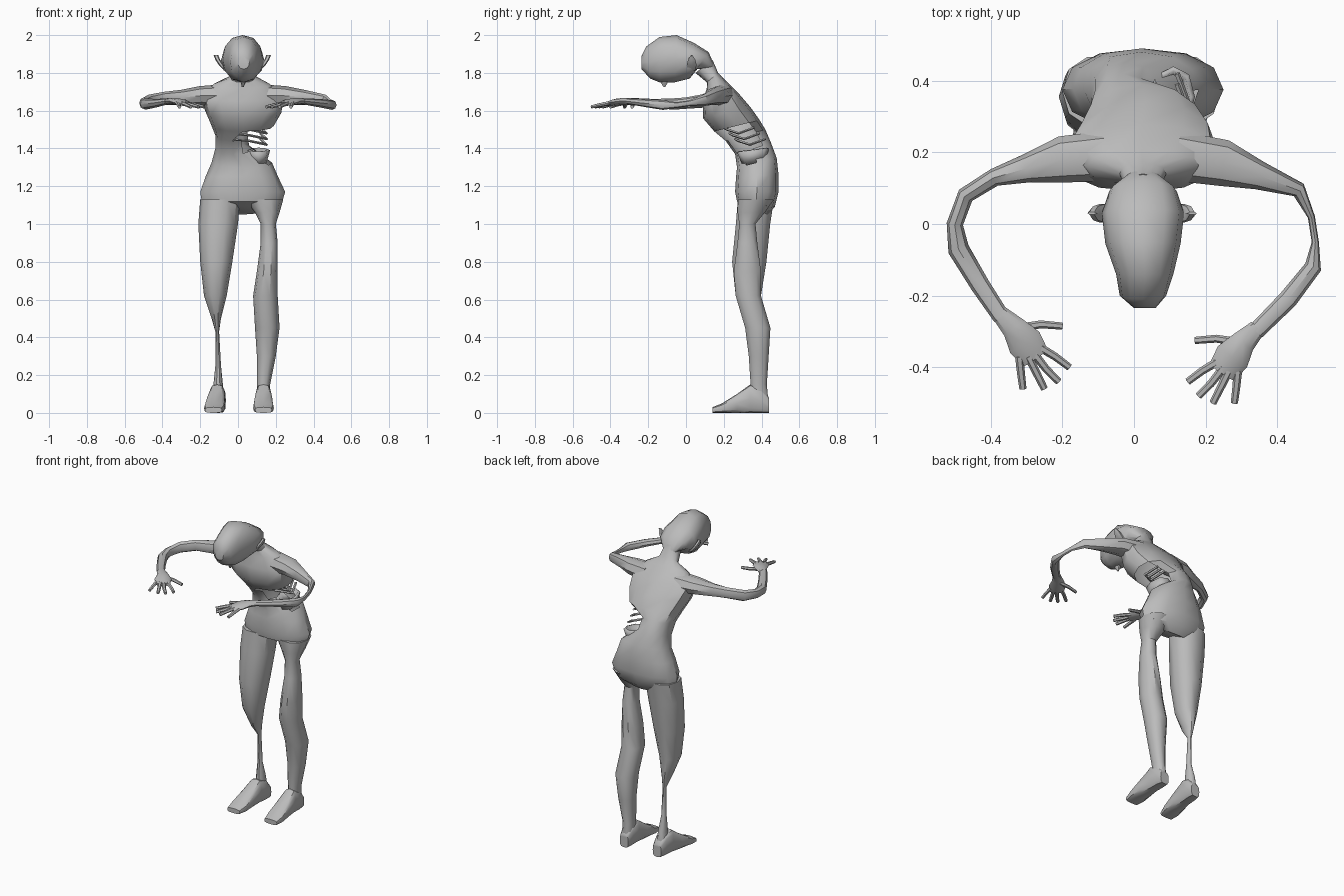
import bpy, bmesh, math
from mathutils import Vector

default_cube = bpy.data.objects.get("Cube")
if default_cube:
    bpy.data.objects.remove(default_cube, do_unlink=True)

grey = bpy.data.materials.new("plain grey")
grey.use_nodes = True
grey.diffuse_color = (.5, .5, .5, 1)
grey.node_tree.nodes["Principled BSDF"].inputs["Base Color"].default_value = grey.diffuse_color


def signed_power(value, power):
    return math.copysign(abs(value) ** power, value)


def loft(name, rings, capped=True, missing=None, angle=40):
    """Skin a list of closed rings; drop the faces whose centre is missing."""
    bm = bmesh.new()
    loops = [[bm.verts.new(point) for point in ring] for ring in rings]
    for low, high in zip(loops, loops[1:]):
        for i in range(len(low)):
            j = (i + 1) % len(low)
            bm.faces.new((low[i], low[j], high[j], high[i]))
    if capped:
        bm.faces.new(loops[0])
        bm.faces.new(loops[-1])
    bmesh.ops.recalc_face_normals(bm, faces=bm.faces)
    if missing:
        gone = [f for f in bm.faces if missing(f.calc_center_median())]
        bmesh.ops.delete(bm, geom=gone, context="FACES")
    mesh = bpy.data.meshes.new(name)
    bm.to_mesh(mesh)
    bm.free()
    mesh.materials.append(grey)
    part = bpy.data.objects.new(name, mesh)
    bpy.context.collection.objects.link(part)
    bpy.ops.object.select_all(action="DESELECT")
    part.select_set(True)
    bpy.context.view_layer.objects.active = part
    bpy.ops.object.shade_smooth_by_angle(angle=math.radians(angle))
    return part


def section(right, left, front_y, front_z, back_y, back_z, sides=12, power=.9):
    """Oval ring spanning two side limits and a front and a back point."""
    front, back = Vector((0, front_y, front_z)), Vector((0, back_y, back_z))
    middle, reach = (front + back) / 2, (back - front) / 2
    ring = []
    for i in range(sides):
        turn = math.tau * i / sides
        point = middle + reach * signed_power(math.sin(turn), power)
        point.x = (right + left) / 2 + (left - right) / 2 * signed_power(math.cos(turn), power)
        ring.append(point)
    return ring


def tube(name, stations, sides=8):
    """Limb along a path; each station is x, y, z, half width, half height."""
    path = [Vector(station[:3]) for station in stations]
    rings = []
    for i, station in enumerate(stations):
        tangent = (path[min(i + 1, len(path) - 1)] - path[max(i - 1, 0)]).normalized()
        across = tangent.cross(Vector((0, 0, 1))).normalized()
        up = across.cross(tangent)
        turns = [math.tau * k / sides for k in range(sides)]
        rings.append([path[i] + across * math.cos(t) * station[3] + up * math.sin(t) * station[4]
                      for t in turns])
    return loft(name, rings)


# Torso, leaning forward, with the left of the belly torn open
torso = [
    (-.1, .13, .32, 1.1, .43, 1.05),
    (-.19, .23, .27, 1.12, .47, 1.09),
    (-.2, .25, .26, 1.17, .49, 1.17),
    (-.17, .21, .265, 1.25, .49, 1.26),
    (-.14, .18, .27, 1.3, .48, 1.35),
    (-.12, .07, .26, 1.37, .45, 1.43),
    (-.12, .06, .21, 1.44, .42, 1.5),
    (-.14, .19, .15, 1.49, .39, 1.55),
    (-.17, .23, .09, 1.56, .34, 1.62),
    (-.2, .24, .09, 1.65, .28, 1.69),
    (-.13, .17, .11, 1.72, .21, 1.76),
    (-.04, .09, .11, 1.75, .17, 1.8),
    (-.02, .07, .05, 1.8, .14, 1.87),
]
loft("torso", [section(*ring) for ring in torso],
     missing=lambda c: c.x > 0 and 1.35 < c.z < 1.51 and c.y < .37)

# Head, bowed so that the face looks down
head = [
    (0, .06, -.235, 1.82, -.235, 1.89),
    (-.04, .09, -.19, 1.77, -.21, 1.94),
    (-.05, .11, -.14, 1.75, -.14, 1.99),
    (-.08, .13, -.06, 1.75, -.05, 2),
    (-.09, .14, .02, 1.77, .04, 1.96),
    (-.07, .12, .06, 1.82, .12, 1.91),
    (-.02, .07, .11, 1.82, .15, 1.84),
]
loft("head", [section(*ring) for ring in head])
loft("nose", [section(.01, .05, -.15, 1.77, -.08, 1.77, sides=6),
              section(.02, .03, -.12, 1.725, -.11, 1.725, sides=6)])

# Pointed ears
for label, side in (("left", 1), ("right", -1)):
    ear = []
    for reach, size, z in ((.08, .02, 1.81), (.11, .03, 1.84), (.13, .022, 1.87), (.14, .004, 1.895)):
        x = .025 + side * reach
        ear.append(section(x - .015, x + .01, .03 - size, z, .03 + size, z, sides=6))
    loft(label + "_ear", ear)

# Legs: right limit, left limit, front, back, height
legs = {
    "left_leg": [
        (.04, .24, .27, .47, 1.13), (.09, .22, .27, .42, 1.06), (.12, .2, .28, .37, 1),
        (.12, .21, .27, .38, .9), (.1, .21, .25, .4, .75), (.08, .21, .26, .4, .62),
        (.09, .22, .31, .45, .45), (.1, .2, .33, .44, .3), (.1, .17, .34, .43, .15),
        (.1, .17, .34, .44, .04)],
    "right_leg": [
        (-.2, .01, .27, .47, 1.13), (-.21, 0, .26, .45, 1), (-.2, -.03, .24, .43, .8),
        (-.18, -.06, .26, .4, .62), (-.14, -.09, .31, .4, .5), (-.12, -.1, .36, .39, .43),
        (-.12, -.09, .36, .39, .25), (-.13, -.08, .35, .42, .15), (-.14, -.07, .34, .43, .05)],
}
for name, stations in legs.items():
    loft(name, [section(right, left, front, z, back, z, sides=10)
                for right, left, front, back, z in stations])

# Feet: half width, distance along, instep height
foot = [(.03, .44, .08), (.04, .4, .13), (.04, .34, .15), (.05, .27, .1), (.055, .19, .05), (.045, .14, .03)]
for label, centre, spread in (("left", .135, 0), ("right", -.1, -.1)):
    loft(label + "_foot", [section(centre + (.44 - y) * spread - half, centre + (.44 - y) * spread + half,
                                   y, 0, y, top, sides=12, power=.6) for half, y, top in foot])

# Arms, held out in a circle; the left elbow is wasted to bone
tube("right_arm", [
    (-.08, .19, 1.68, .07, .06), (-.2, .18, 1.68, .065, .05), (-.3, .155, 1.67, .04, .04),
    (-.39, .13, 1.665, .025, .035), (-.47, .08, 1.65, .024, .035), (-.5, 0, 1.64, .023, .03),
    (-.49, -.07, 1.635, .03, .03), (-.43, -.17, 1.64, .027, .022), (-.37, -.26, 1.65, .024, .016)])
tube("left_arm", [
    (.12, .19, 1.68, .07, .06), (.25, .17, 1.68, .065, .05), (.35, .135, 1.67, .04, .04),
    (.46, .095, 1.655, .022, .03), (.495, .02, 1.64, .01, .015), (.506, -.05, 1.63, .01, .015),
    (.5, -.12, 1.63, .024, .026), (.43, -.21, 1.64, .027, .022), (.34, -.3, 1.65, .024, .016)])

# Hands: palm, thumb and four fingers, mirrored and shifted
fingers = {
    "thumb": ((.32, -.29), (.26, -.28), (.2, -.285)),
    "index": ((.27, -.34), (.22, -.37), (.18, -.4)),
    "middle": ((.28, -.36), (.245, -.405), (.21, -.44)),
    "ring": ((.295, -.37), (.27, -.42), (.25, -.46)),
    "little": ((.32, -.37), (.315, -.42), (.31, -.46)),
}
for label, side, dx, dy in (("right", -1, 0, 0), ("left", 1, -.03, -.04)):
    def place(x, y, z):
        return side * (x + dx), y + dy, z
    tube(label + "_palm", [
        (*place(.375, -.25, 1.65), .024, .016), (*place(.335, -.29, 1.65), .035, .018),
        (*place(.305, -.33, 1.645), .05, .018), (*place(.275, -.375, 1.635), .042, .011)])
    for finger, joints in fingers.items():
        tube(label + "_" + finger, [
            (*place(*joint, 1.64 - step * .01), .012 - step * .001, .011 - step * .001)
            for step, joint in enumerate(joints)], sides=6)

# Exposed ribs and gut inside the wound
for i in range(3):
    drop = i * .03
    tube("rib_" + str(i), [
        (-.06, .2 + drop, 1.51 - drop, .008, .006), (.06, .22 + drop, 1.5 - drop, .01, .007),
        (.15, .28 + drop, 1.48 - drop, .01, .007), (.12, .36 + drop, 1.51 - drop, .008, .006)], sides=5)
gut = loft("gut", [section(.07, .15, .3, 1.31, .42, 1.33, sides=8),
                   section(.05, .17, .27, 1.38, .44, 1.4, sides=8)], capped=False)
wall = gut.modifiers.new("wall", "SOLIDIFY")
wall.thickness = .015
